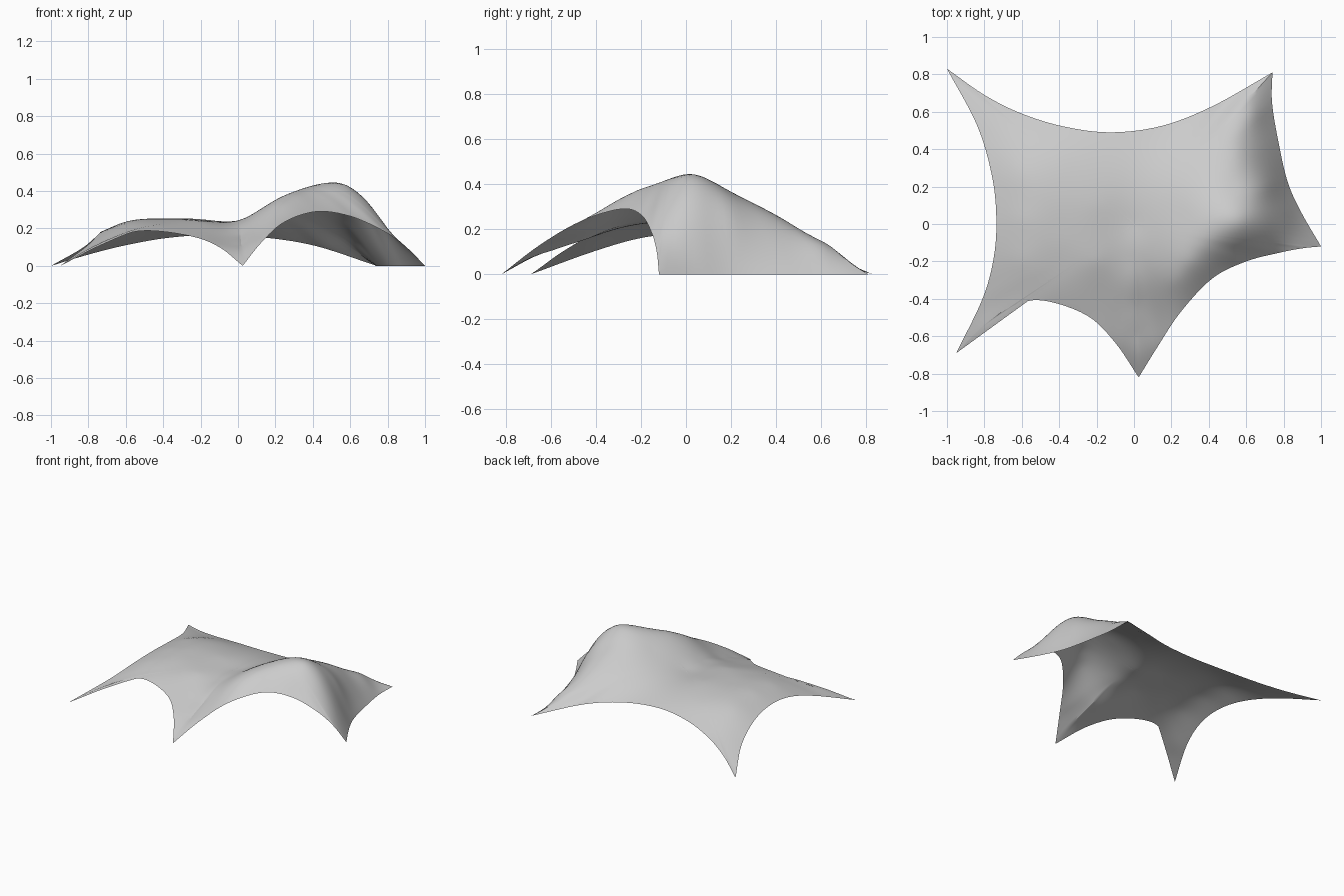
import bpy, bmesh, math
from mathutils import Vector

if "Cube" in bpy.data.objects:
    bpy.data.objects.remove(bpy.data.objects["Cube"])

# Ground anchors and the points each free edge passes through on its way to the next anchor
edges = [
    [(-1, .83, 0), (-.8, .69, .06), (-.6, .59, .11), (-.37, .52, .15), (-.12, .49, .165),
     (.15, .525, .15), (.42, .63, .105)],
    [(.74, .81, 0), (.738, .65, 0), (.77, .45, 0), (.82, .23, 0), (.89, .07, 0)],
    [(1, -.12, 0), (.9, -.13, .10), (.78, -.153, .185), (.6, -.2, .265), (.42, -.29, .29),
     (.25, -.47, .235), (.13, -.65, .13)],
    [(.025, -.82, 0), (-.1, -.635, .1), (-.25, -.49, .158), (-.48, -.41, .188), (-.64, -.435, .16),
     (-.8, -.54, .09)],
    [(-.95, -.69, 0), (-.81, -.4, .105), (-.75, -.18, .165), (-.736, .03, .18), (-.76, .26, .155),
     (-.84, .53, .09)],
]

# Heights of the stretched cloth away from its edges
cloth = [
    (-.4, -.2, .235), (-.4, 0, .252), (-.4, .2, .245), (-.4, .36, .212), (-.6, -.2, .222),
    (-.6, .02, .236), (-.6, .28, .215), (-.2, -.2, .238), (-.2, .1, .249),
    (.01, -.6, .11), (.01, -.43, .17), (0, -.2, .232), (0, 0, .24), (0, .2, .235),
    (.1, -.2, .288), (.22, -.3, .33), (.3, -.2, .38), (.4, -.1, .415), (.5, 0, .445),
    (.57, 0, .435), (.25, .05, .35), (.25, .3, .27), (.53, .2, .36), (.56, .4, .25),
    (.63, .6, .13), (.7, 0, .335), (.8, 0, .2), (.7, .2, .25),
]

def catmull(p0, p1, p2, p3, t):
    return .5 * (2 * p1 + (p2 - p0) * t + (2 * p0 - 5 * p1 + 4 * p2 - p3) * t * t
                 + (3 * p1 - p0 - 3 * p2 + p3) * t ** 3)

def smooth_path(points, steps):
    pts = [2 * points[0] - points[1]] + points + [2 * points[-1] - points[-2]]
    return [catmull(*pts[i:i + 4], k / steps) for i in range(len(points) - 1) for k in range(steps)]

def kernel(ax, ay, bx, by):
    r2 = (ax - bx) ** 2 + (ay - by) ** 2
    return .5 * r2 * math.log(r2) if r2 > 1e-12 else 0

def solve(a, b):
    n = len(b)
    m = [row + [v] for row, v in zip(a, b)]
    for c in range(n):
        p = max(range(c, n), key=lambda r: abs(m[r][c]))
        m[c], m[p] = m[p], m[c]
        for r in range(c + 1, n):
            f = m[r][c] / m[c][c]
            if f:
                m[r] = [x - f * y for x, y in zip(m[r], m[c])]
    out = [0] * n
    for c in reversed(range(n)):
        out[c] = (m[c][n] - sum(m[c][k] * out[k] for k in range(c + 1, n))) / m[c][c]
    return out

# Thin-plate surface through all the heights
known = [p for e in edges for p in e] + cloth
rows = [[kernel(*p[:2], *q[:2]) + (.0008 if p is q else 0) for q in known] + [1, p[0], p[1]]
        for p in known]
for k in range(3):
    rows.append([(1, p[0], p[1])[k] for p in known] + [0, 0, 0])
weights = solve(rows, [p[2] for p in known] + [0, 0, 0])

def height(x, y):
    z = sum(w * kernel(x, y, p[0], p[1]) for w, p in zip(weights, known))
    return z + weights[-3] + weights[-2] * x + weights[-1] * y

# Rim of the canopy
rim = []
for i, e in enumerate(edges):
    rim += smooth_path([Vector(p) for p in e + [edges[(i + 1) % 5][0]]], 6)

# Sheet: rings from the middle out to the rim, with a shallow seam running to the front anchor
RINGS = 36
bm = bmesh.new()
centre = bm.verts.new((0, 0, height(0, 0)))
columns = []
for b in rim:
    gap = b.z - height(b.x, b.y)
    col = []
    for k in range(1, RINGS + 1):
        t = k / RINGS
        x, y = b.x * t, b.y * t
        z = height(x, y) + gap * t ** 5
        if -.8 < y < -.2:
            fade = math.sin(math.pi * (-.2 - y) / .6)
            z -= .012 * fade * math.exp(-abs(x + .03 * y) / .03) * (1 - t ** 5)
        col.append(bm.verts.new((x, y, max(z, 0))))
    columns.append(col)
for i, a in enumerate(columns):
    c = columns[(i + 1) % len(columns)]
    bm.faces.new((centre, c[0], a[0]))
    for k in range(RINGS - 1):
        bm.faces.new((a[k], c[k], c[k + 1], a[k + 1]))
bmesh.ops.recalc_face_normals(bm, faces=bm.faces)
if sum(f.normal.z for f in bm.faces) < 0:
    bmesh.ops.reverse_faces(bm, faces=bm.faces)

mesh = bpy.data.meshes.new("canopy")
bm.to_mesh(mesh)
bm.free()
canopy = bpy.data.objects.new("canopy", mesh)
bpy.context.collection.objects.link(canopy)
mat = bpy.data.materials.new("light_grey_fabric")
mat.diffuse_color = (.6, .6, .6, 1)
mat.use_nodes = True
mat.node_tree.nodes["Principled BSDF"].inputs["Base Color"].default_value = mat.diffuse_color
mesh.materials.append(mat)
bpy.context.view_layer.objects.active = canopy
canopy.select_set(True)
bpy.ops.object.shade_smooth_by_angle(angle=math.radians(30))
